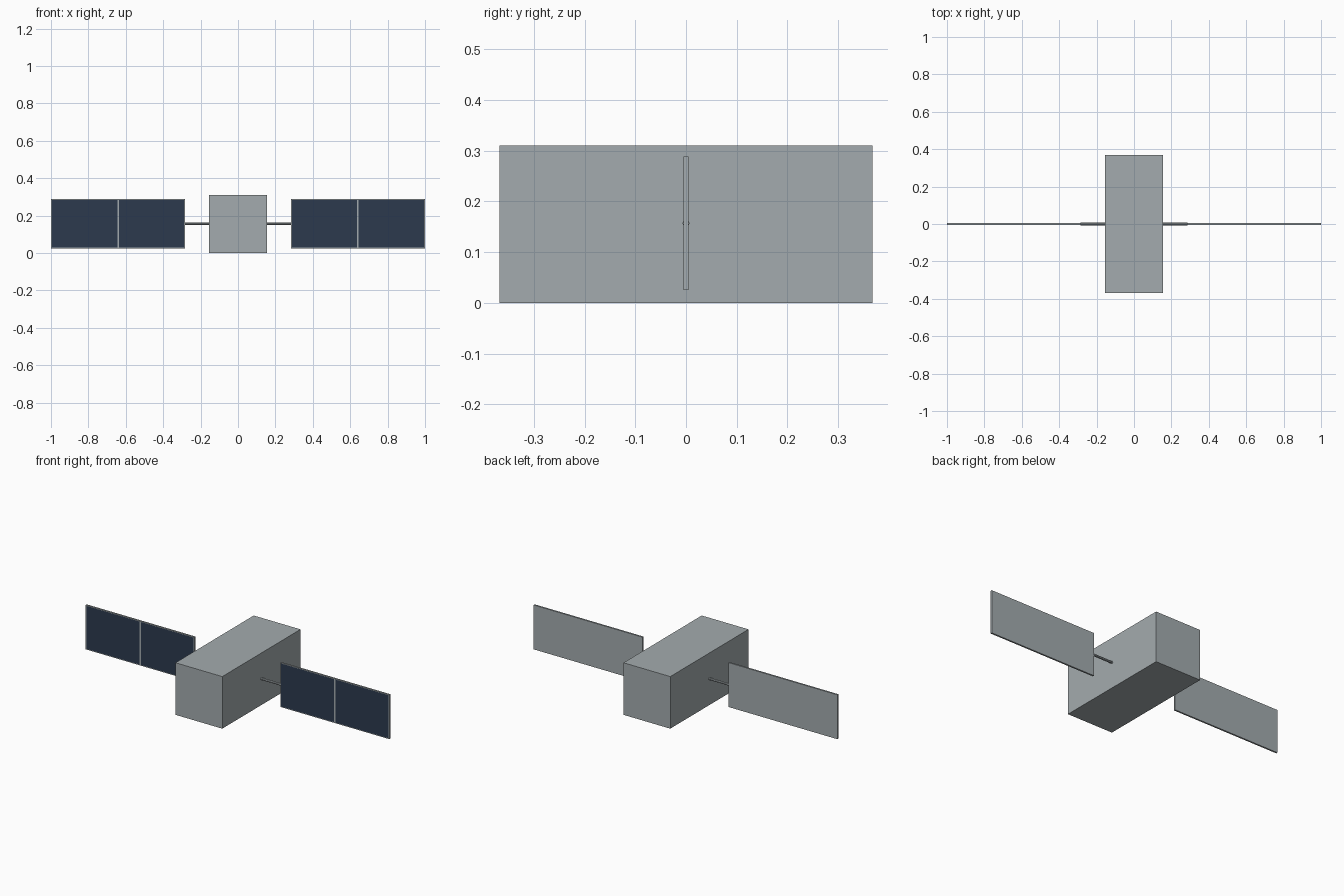
import bpy, bmesh
from mathutils import Matrix, Vector

cube = bpy.data.objects.get("Cube")
if cube:
    bpy.data.objects.remove(cube, do_unlink=True)


def material(name, rgb):
    mat = bpy.data.materials.new(name)
    mat.use_nodes = True
    color = (*rgb, 1)
    mat.diffuse_color = color
    mat.node_tree.nodes["Principled BSDF"].inputs["Base Color"].default_value = color
    return mat


grey = material("light grey metal", (0.37, 0.41, 0.425))
navy = material("dark blue cells", (0.025, 0.042, 0.076))

HEIGHT = 0.31
MID_Z = HEIGHT / 2


def add_object(name, bm, *mats):
    mesh = bpy.data.meshes.new(name)
    bm.to_mesh(mesh)
    bm.free()
    for mat in mats:
        mesh.materials.append(mat)
    obj = bpy.data.objects.new(name, mesh)
    bpy.context.collection.objects.link(obj)
    return obj


def box(center, size):
    bm = bmesh.new()
    bmesh.ops.create_cube(bm, size=1, matrix=Matrix.Translation(center) @ Matrix.Diagonal((*size, 1)))
    return bm


# Main body
add_object("body", box((0, 0, MID_Z), (0.308, 0.736, HEIGHT)), grey)

for side, sign in (("left", 1), ("right", -1)):
    # Round arm between the body and the panel
    bm = bmesh.new()
    place = Matrix.Translation((sign * 0.22, 0, MID_Z + 0.002)) @ Matrix.Rotation(1.5708, 4, "Y")
    bmesh.ops.create_cone(bm, cap_ends=True, segments=8, radius1=0.007,
                          radius2=0.007, depth=0.134, matrix=place)
    add_object(side + "_arm", bm, grey)

    # Solar panel: two framed cells on the front face
    mid_x = sign * 0.642
    bm = box((mid_x, 0, MID_Z + 0.002), (0.716, 0.01, 0.264))
    bmesh.ops.bisect_plane(bm, geom=bm.verts[:] + bm.edges[:] + bm.faces[:],
                           plane_co=(sign * 0.64, 0, 0), plane_no=(1, 0, 0))
    bm.normal_update()
    front = [f for f in bm.faces if f.normal.dot(Vector((0, -1, 0))) > 0.9]
    bmesh.ops.inset_individual(bm, faces=front, thickness=0.006)
    for cell in front:
        cell.material_index = 1
    add_object(side + "_solar_panel", bm, grey, navy)
